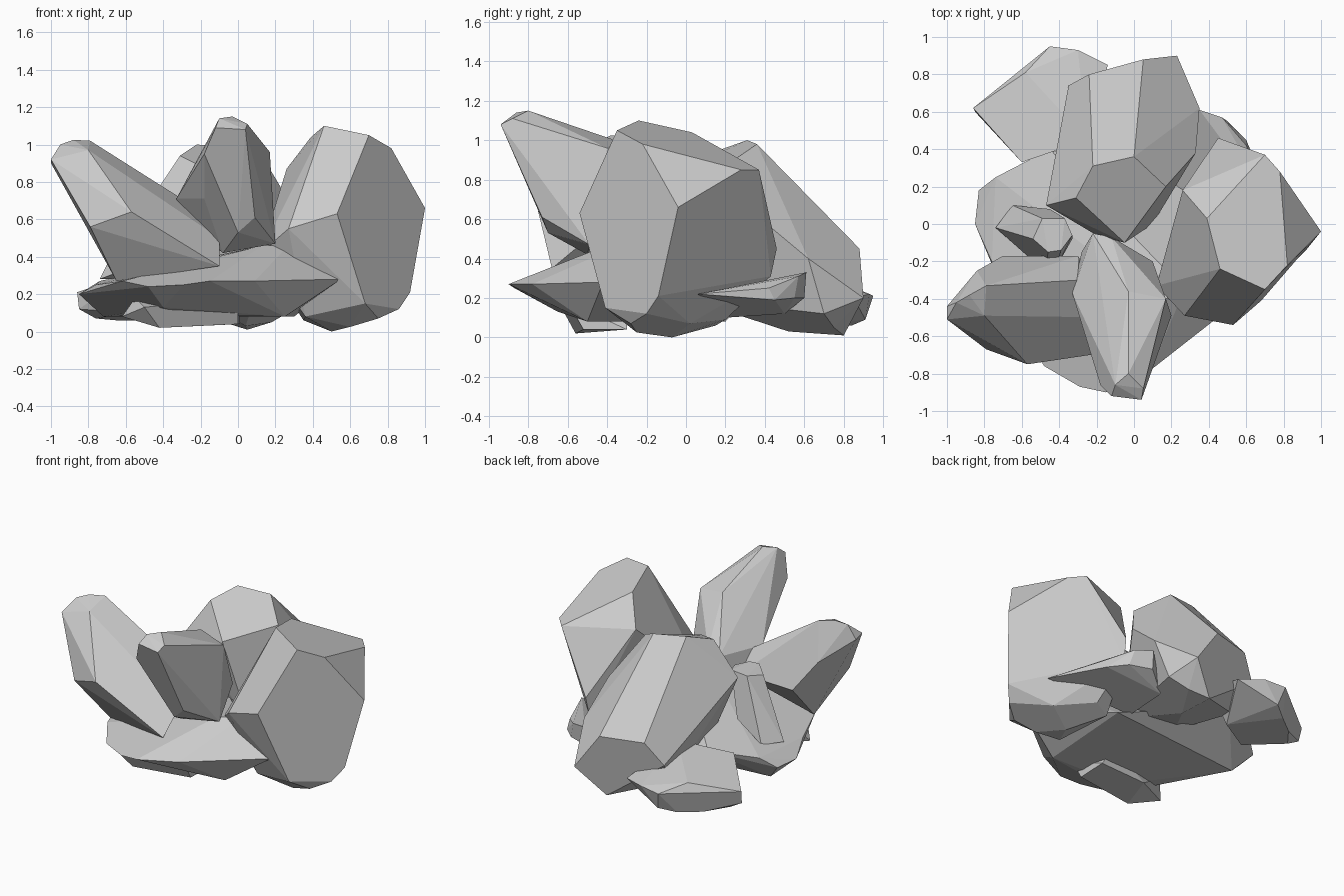
import bpy, bmesh, math


def rock(name, points):
    """Faceted stone: convex hull of a few corner points, near-flat facets merged."""
    bm = bmesh.new()
    for p in points:
        bm.verts.new(p)
    hull = bmesh.ops.convex_hull(bm, input=bm.verts[:])
    loose = set(hull["geom_interior"]) | set(hull["geom_unused"])
    bmesh.ops.delete(bm, geom=[v for v in loose if isinstance(v, bmesh.types.BMVert)],
                     context='VERTS')
    bmesh.ops.dissolve_limit(bm, angle_limit=math.radians(8),
                             verts=bm.verts[:], edges=bm.edges[:])
    bmesh.ops.recalc_face_normals(bm, faces=bm.faces[:])
    mesh = bpy.data.meshes.new(name)
    bm.to_mesh(mesh)
    bm.free()
    obj = bpy.data.objects.new(name, mesh)
    bpy.context.collection.objects.link(obj)
    return obj


# Large boulder on the right, with a rounded underside
rock("right_boulder", [
    (.46, -.24, 1.10), (.70, -.35, 1.05), (.82, -.22, .98), (.39, .03, 1.04),
    (.53, -.54, .63), (1.0, -.04, .66), (.78, .28, .85), (.70, .37, .85),
    (.26, .18, .87), (.45, .46, .45), (.44, .43, .31), (.27, -.49, .55),
    (.92, -.14, .21), (.68, -.41, .15), (.86, -.20, .12), (.75, -.28, .07),
    (.50, -.07, 0), (.36, -.30, .08), (.12, -.33, .42), (.68, .02, .07),
    (.60, -.25, .025), (.47, .20, .09), (.35, .15, .06)])

# Broad crystal leaning to the back
rock("back_crystal", [
    (-.22, .31, 1.0), (0, .36, .98), (-.31, .14, .94), (-.47, .10, .70),
    (-.05, -.10, .81), (.17, .20, .87), (.33, .38, .60), (.35, .62, .40),
    (.05, .88, .45), (.23, .90, .20), (-.24, .80, .45), (-.35, .74, .30),
    (.05, .80, .01), (.04, .52, .03), (.18, .75, .05), (-.30, .60, .12),
    (.30, .70, .12), (-.25, .10, .2), (.1, 0, .2), (-.20, -.06, .66)])

# Crystal leaning to the front
rock("front_crystal", [
    (-.12, -.92, 1.09), (.04, -.94, 1.08), (-.10, -.86, 1.14), (-.03, -.80, 1.15),
    (.05, -.88, 1.11), (-.18, -.86, .95), (.17, -.40, .96), (-.03, -.36, 1.0),
    (-.33, -.37, .71), (-.22, -.05, .72), (-.12, -.07, .74), (.09, -.73, .61),
    (0, -.70, .53), (.20, -.49, .47), (-.08, -.50, .42), (.1, -.2, .6),
    (-.18, -.66, .71), (-.28, -.15, .58)])

# Crystal leaning to the left
rock("left_crystal", [
    (-1.0, -.51, .92), (-1.0, -.44, .90), (-.95, -.42, 1.0), (-.88, -.38, 1.025),
    (-.79, -.33, 1.02), (-.80, -.49, .97), (-.70, -.17, .57), (-.84, -.25, .77),
    (-.79, -.67, .56), (-.57, -.75, .64), (-.10, -.68, .35), (-.65, -.48, .27),
    (-.66, -.33, .40), (-.30, -.30, .71), (-.30, -.17, .58), (-.10, -.50, .50)])

# Small upright crystal
rock("small_crystal", [
    (-.49, .03, .69), (-.37, .03, .70), (-.33, -.06, .69), (-.39, -.14, .70),
    (-.46, -.15, .70), (-.54, -.08, .67), (-.65, .10, .28), (-.45, .08, .40),
    (-.33, -.08, .40), (-.42, -.24, .40), (-.47, -.26, .38), (-.60, -.15, .36),
    (-.74, -.02, .28)])

# Wide slab beneath everything
rock("base_slab", [
    (-.85, 0, .20), (-.83, .18, .20), (-.74, .25, .27), (-.45, .40, .30),
    (-.76, -.20, .25), (-.62, -.55, .27), (-.48, -.76, .24), (-.29, -.87, .25),
    (-.15, -.90, .27), (.09, -.78, .27), (.55, -.42, .28), (.13, -.42, .46),
    (.27, -.35, .46), (-.40, -.65, .13), (-.30, -.50, .09), (.25, -.50, .08),
    (.30, .20, .08), (-.72, .10, .08)])

# Low stone at the back left with one broad cut face
rock("back_left_stone", [
    (-.86, .62, .21), (-.85, .60, .12), (-.58, .81, .27), (-.45, .95, .21),
    (-.30, .93, .22), (-.14, .85, .20), (-.60, .33, .30), (-.25, .45, .34),
    (-.42, .91, .09), (-.65, .74, .06), (-.52, .84, .06), (-.76, .60, .07),
    (-.30, .55, .06), (-.58, .36, .10)])

# Thin shard poking out behind and below the boulder
rock("back_right_shard", [
    (.76, .06, .22), (.60, .42, .25), (.47, .57, .31), (.35, .61, .33),
    (.60, .45, .19), (.50, .55, .20), (.35, .60, .20), (.45, .30, .16),
    (.20, .20, .10), (.20, .50, .12)])

# Stub showing under the front of the slab
rock("under_stub", [
    (-.50, -.62, .13), (-.42, -.56, .02), (0, -.60, .18), (0, -.52, .04),
    (.01, -.30, .04), (-.35, -.32, .04), (-.10, -.30, .20), (-.62, -.48, .08),
    (-.55, -.40, .18)])
